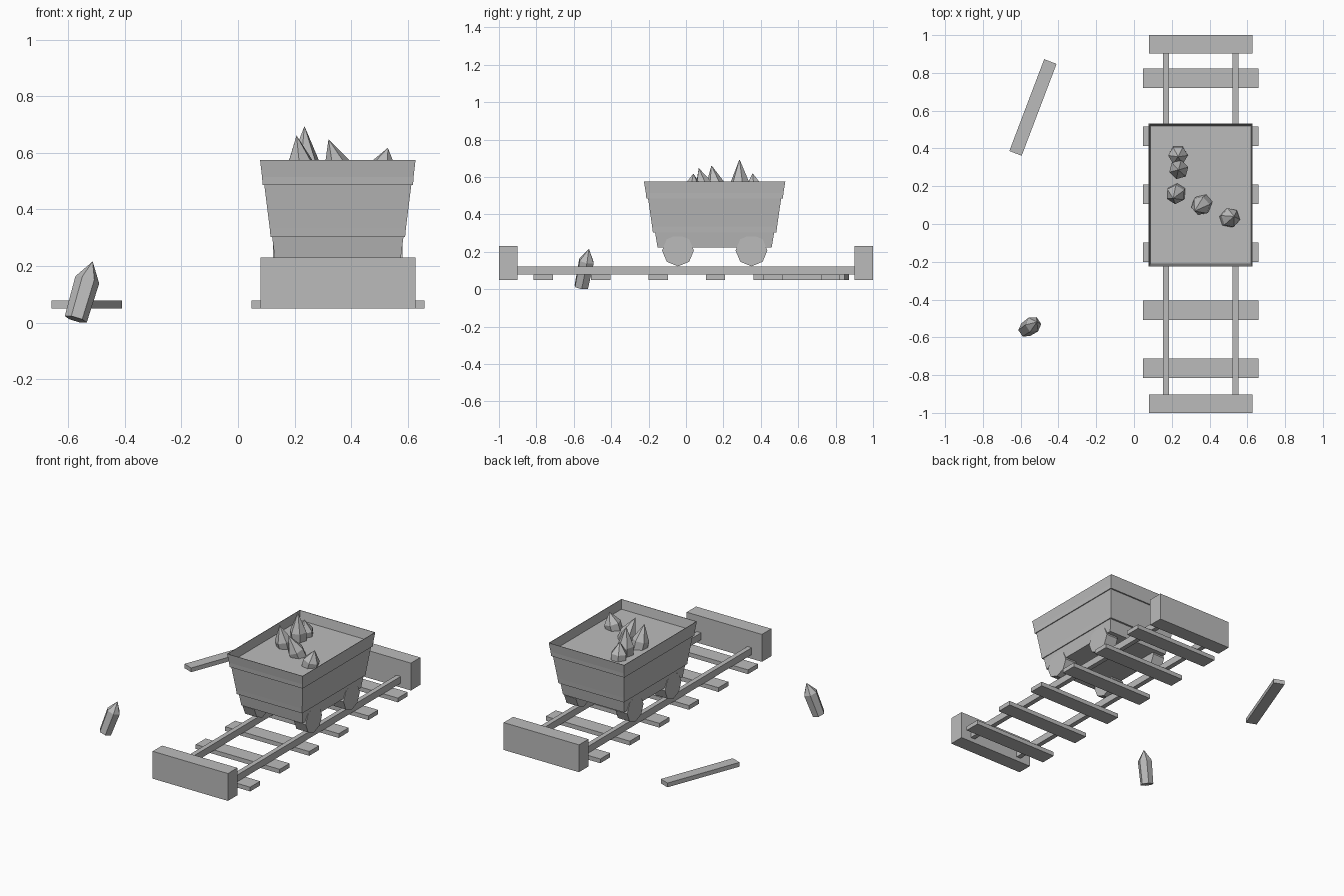
import bpy, bmesh, math
from mathutils import Vector, Matrix

cube = bpy.data.objects.get("Cube")
if cube:
    bpy.data.objects.remove(cube, do_unlink=True)

GREY = (0.5, 0.5, 0.5, 1)
mat = bpy.data.materials.new("plain grey")
mat.use_nodes = True
mat.diffuse_color = GREY
mat.node_tree.nodes["Principled BSDF"].inputs["Base Color"].default_value = GREY


def finish(name, bm):
    bmesh.ops.recalc_face_normals(bm, faces=bm.faces)
    mesh = bpy.data.meshes.new(name)
    bm.to_mesh(mesh)
    bm.free()
    mesh.materials.append(mat)
    obj = bpy.data.objects.new(name, mesh)
    bpy.context.collection.objects.link(obj)
    return obj


def box(name, center, size, turn=0):
    bm = bmesh.new()
    m = (Matrix.Translation(center) @ Matrix.Rotation(math.radians(turn), 4, 'Z')
         @ Matrix.Diagonal((*size, 1)))
    bmesh.ops.create_cube(bm, size=1, matrix=m)
    return finish(name, bm)


def loft(name, rings):
    """Skin a stack of equal-length point rings and cap both ends."""
    bm = bmesh.new()
    rows = [[bm.verts.new(p) for p in ring] for ring in rings]
    for low, high in zip(rows, rows[1:]):
        for i in range(len(low)):
            j = (i + 1) % len(low)
            bm.faces.new((low[i], low[j], high[j], high[i]))
    bm.faces.new(rows[0][::-1])
    bm.faces.new(rows[-1])
    return finish(name, bm)


def crystal(name, shoulder, tip, radius, length):
    """Six-sided shaft below the shoulder, pointed cone above it."""
    shoulder, tip = Vector(shoulder), Vector(tip)
    axis = (tip - shoulder).normalized()
    frame = axis.to_track_quat('Z', 'Y').to_matrix().to_4x4()
    bm = bmesh.new()
    rows = []
    for r, h in ((radius * 0.92, -length), (radius, 0)):
        m = Matrix.Translation(shoulder + axis * h) @ frame
        rows.append([bm.verts.new(m @ Vector((r * math.cos(a), r * math.sin(a), 0)))
                     for a in (math.tau * k / 6 for k in range(6))])
    point = bm.verts.new(tip)
    base, top = rows
    for i in range(6):
        j = (i + 1) % 6
        bm.faces.new((base[i], base[j], top[j], top[i]))
        bm.faces.new((top[i], top[j], point))
    bm.faces.new(base[::-1])
    return finish(name, bm)


TRACK_X = 0.353   # centre line of the track
CART_Y = 0.153

# Track: sleepers, rails and end stops
for i in range(6):
    box(f"sleeper_{i + 1}", (TRACK_X, 0.772 - 0.307 * i, 0.064), (0.612, 0.103, 0.028))
for side, s in (("left", 1), ("right", -1)):
    box(f"rail_{side}", (TRACK_X + s * 0.184, 0, 0.1), (0.031, 1.81, 0.045))
for end, s in (("front", -1), ("back", 1)):
    box(f"end_stop_{end}", (TRACK_X, s * 0.951, 0.14), (0.548, 0.098, 0.18))

# Cart tub: half width, half depth, height from the bottom to the rim, then inside to the load
profile = [(0.222, 0.305, 0.222), (0.232, 0.318, 0.302), (0.238, 0.33, 0.302),
           (0.241, 0.334, 0.335), (0.26, 0.356, 0.486), (0.266, 0.365, 0.486),
           (0.268, 0.368, 0.515), (0.275, 0.378, 0.575), (0.272, 0.375, 0.575),
           (0.266, 0.366, 0.515)]
corners = ((-1, -1), (1, -1), (1, 1), (-1, 1))
loft("cart_tub", [[(TRACK_X + sx * w, CART_Y + sy * d, z) for sx, sy in corners]
                  for w, d, z in profile])

# Octagonal wheels standing on the rails
for side, s in (("left", 1), ("right", -1)):
    for end, y in (("front", -0.043), ("back", 0.35)):
        bm = bmesh.new()
        bmesh.ops.create_cone(bm, cap_ends=True, segments=8, radius1=0.085,
                              radius2=0.085, depth=0.085,
                              matrix=Matrix.Translation((TRACK_X + s * 0.187, y, 0.207))
                              @ Matrix.Rotation(math.pi / 2, 4, 'Y'))
        finish(f"wheel_{end}_{side}", bm)

# Crystals in the load
load = [((0.233, 0.363, 0.55), (0.233, 0.356, 0.62)),
        ((0.237, 0.288, 0.57), (0.235, 0.286, 0.695)),
        ((0.22, 0.156, 0.56), (0.207, 0.136, 0.662)),
        ((0.352, 0.096, 0.55), (0.32, 0.068, 0.648)),
        ((0.512, 0.034, 0.55), (0.53, 0.04, 0.618))]
for i, (shoulder, tip) in enumerate(load):
    crystal(f"load_crystal_{i + 1}", shoulder, tip, 0.052, 0.1)

# Loose pieces on the ground
crystal("loose_crystal", (-0.533, -0.532, 0.151), (-0.514, -0.519, 0.216), 0.044, 0.148)
box("loose_plank", (-0.535, 0.617, 0.064), (0.07, 0.52, 0.028), -20.8)
